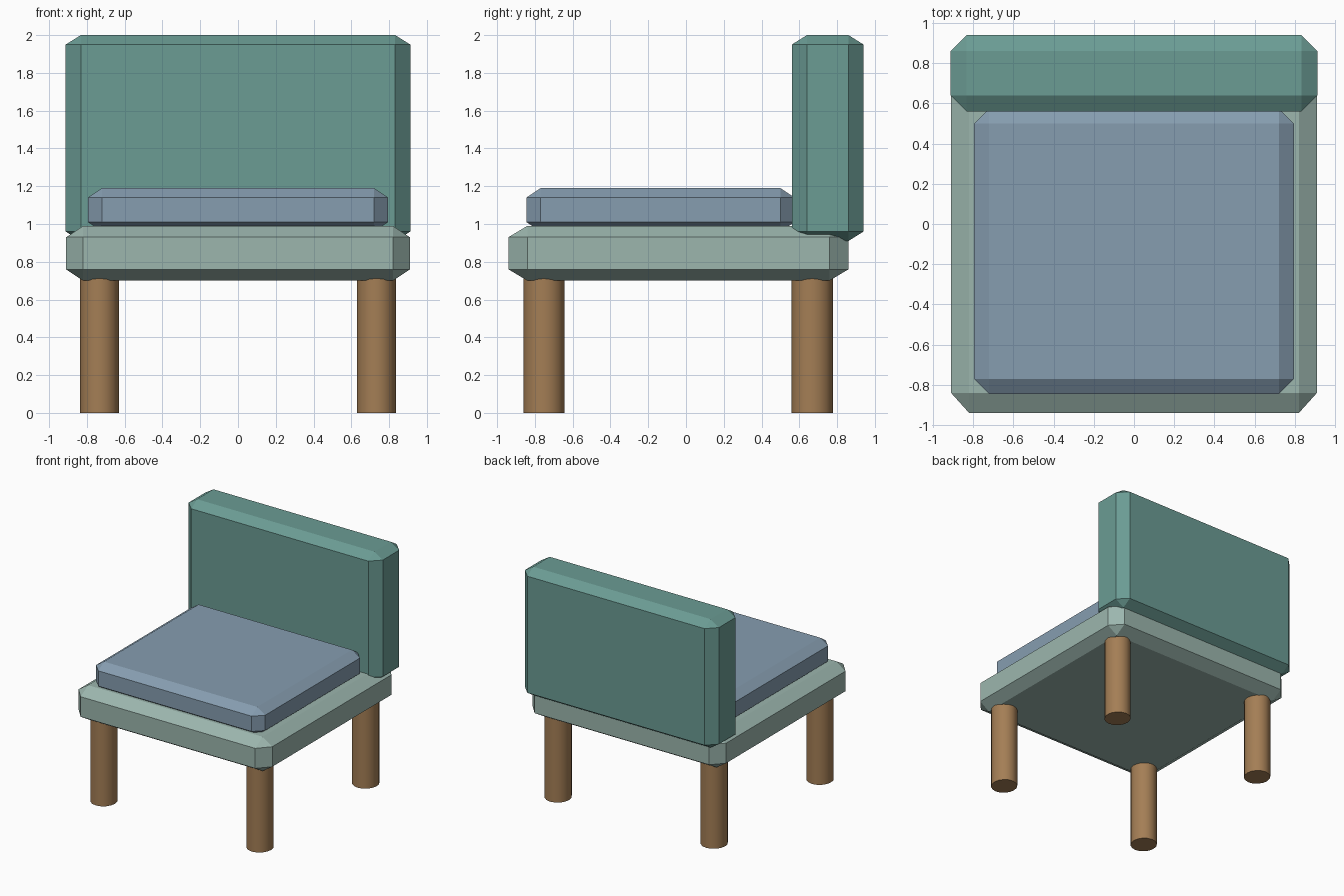
import bpy
import bmesh
import math
from mathutils import Vector

cube = bpy.data.objects.get("Cube")
if cube:
    bpy.data.objects.remove(cube, do_unlink=True)


def make_material(name, color):
    mat = bpy.data.materials.new(name)
    mat.use_nodes = True
    rgba = (*color, 1.0)
    mat.diffuse_color = rgba
    mat.node_tree.nodes["Principled BSDF"].inputs["Base Color"].default_value = rgba
    return mat


teal = make_material("teal fabric", (0.147, 0.332, 0.296))
blue = make_material("blue grey fabric", (0.238, 0.337, 0.434))
sage = make_material("sage fabric", (0.332, 0.468, 0.423))
wood = make_material("wood", (0.371, 0.209, 0.091))


def add_object(name, bm, mat):
    mesh = bpy.data.meshes.new(name)
    bm.to_mesh(mesh)
    bm.free()
    mesh.materials.append(mat)
    obj = bpy.data.objects.new(name, mesh)
    bpy.context.collection.objects.link(obj)
    return obj


def chamfered_box(name, low, high, chamfer, mat):
    """Box between two corners, with its own chamfer width on each axis."""
    low, high, chamfer = Vector(low), Vector(high), Vector(chamfer)
    size = high - low
    bm = bmesh.new()
    bmesh.ops.create_cube(bm, size=1)
    # Bevel by one unit in chamfer-sized units, then scale back
    bmesh.ops.scale(bm, vec=[s / c for s, c in zip(size, chamfer)], verts=bm.verts)
    bmesh.ops.bevel(bm, geom=bm.edges[:], offset=1, offset_type='OFFSET',
                    segments=1, affect='EDGES', profile=0.5)
    bmesh.ops.scale(bm, vec=chamfer, verts=bm.verts)
    bmesh.ops.translate(bm, vec=(low + high) / 2, verts=bm.verts)
    return add_object(name, bm, mat)


# Upholstered blocks
chamfered_box("seat_base", (-0.91, -0.94, 0.70), (0.91, 0.86, 0.99),
              (0.09, 0.10, 0.06), sage)
chamfered_box("seat_cushion", (-0.795, -0.845, 0.96), (0.795, 0.575, 1.19),
              (0.075, 0.075, 0.05), blue)
chamfered_box("backrest", (-0.912, 0.56, 0.91), (0.912, 0.94, 2.0),
              (0.08, 0.08, 0.05), teal)


# Round legs, rising into the seat base
def add_leg(name, x, y, height=0.76):
    bm = bmesh.new()
    bmesh.ops.create_cone(bm, cap_ends=True, segments=16, radius1=1, radius2=1, depth=1)
    bmesh.ops.scale(bm, vec=(0.104, 0.109, height), verts=bm.verts)
    bmesh.ops.translate(bm, vec=(x, y, height / 2), verts=bm.verts)
    leg = add_object(name, bm, wood)
    bpy.ops.object.select_all(action='DESELECT')
    leg.select_set(True)
    bpy.context.view_layer.objects.active = leg
    bpy.ops.object.shade_smooth_by_angle(angle=math.radians(40))


for side, x in (("left", 0.733), ("right", -0.733)):
    for end, y in (("front", -0.752), ("back", 0.668)):
        add_leg(f"{end}_{side}_leg", x, y)
